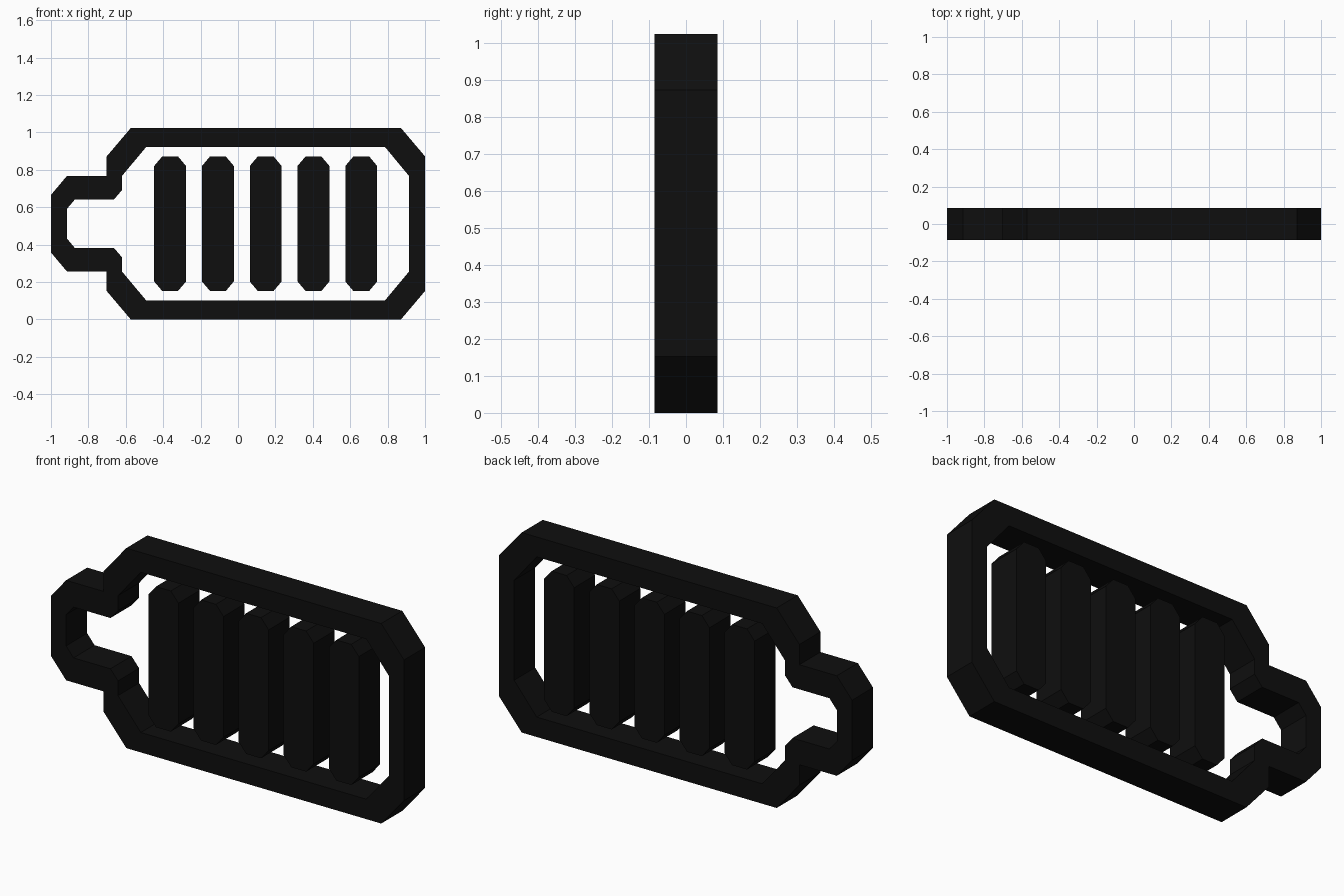
import bpy, bmesh
from mathutils import Vector

if "Cube" in bpy.data.objects:
    bpy.data.objects.remove(bpy.data.objects["Cube"])

DEPTH = 0.17
MID = 0.512  # height of the horizontal symmetry line

black = bpy.data.materials.new("black")
black.diffuse_color = (0.0045, 0.0045, 0.0045, 1)
black.use_nodes = True
black.node_tree.nodes["Principled BSDF"].inputs["Base Color"].default_value = black.diffuse_color


def mirrored(half):
    """Close an upper half outline by mirroring it below the middle."""
    return half + [(x, 2 * MID - z) for x, z in reversed(half)]


def plate(name, loops):
    """Extrude a flat x-z outline (later loops are holes) along y."""
    bm = bmesh.new()
    edges = []
    for loop in loops:
        vs = [bm.verts.new((x, -DEPTH / 2, z)) for x, z in loop]
        edges += [bm.edges.new((vs[i - 1], vs[i])) for i in range(len(vs))]
    bmesh.ops.triangle_fill(bm, edges=edges, use_beauty=True, normal=Vector((0, -1, 0)))
    ext = bmesh.ops.extrude_face_region(bm, geom=bm.faces[:], use_keep_orig=True)
    moved = [g for g in ext["geom"] if isinstance(g, bmesh.types.BMVert)]
    bmesh.ops.translate(bm, verts=moved, vec=(0, DEPTH, 0))
    bmesh.ops.recalc_face_normals(bm, faces=bm.faces[:])
    me = bpy.data.meshes.new(name)
    bm.to_mesh(me)
    bm.free()
    me.materials.append(black)
    ob = bpy.data.objects.new(name, me)
    bpy.context.collection.objects.link(ob)
    return ob


# Battery casing with its terminal on the left
outer = [(-1, 0.666), (-0.914, 0.768), (-0.702, 0.768), (-0.702, 0.872),
         (-0.573, 1.024), (0.871, 1.024), (1, 0.872)]
inner = [(-0.914, 0.592), (-0.872, 0.642), (-0.663, 0.642), (-0.62, 0.692),
         (-0.62, 0.768), (-0.491, 0.922), (0.786, 0.922), (0.914, 0.768)]
plate("battery_casing", [mirrored(outer), mirrored(inner)])

# Five charge bars with chamfered ends
for i in range(5):
    c = -0.363 + 0.2555 * i
    half = [(c - 0.085, 0.821), (c - 0.042, 0.872), (c + 0.042, 0.872), (c + 0.085, 0.821)]
    plate(f"charge_bar_{i + 1}", [mirrored(half)])
